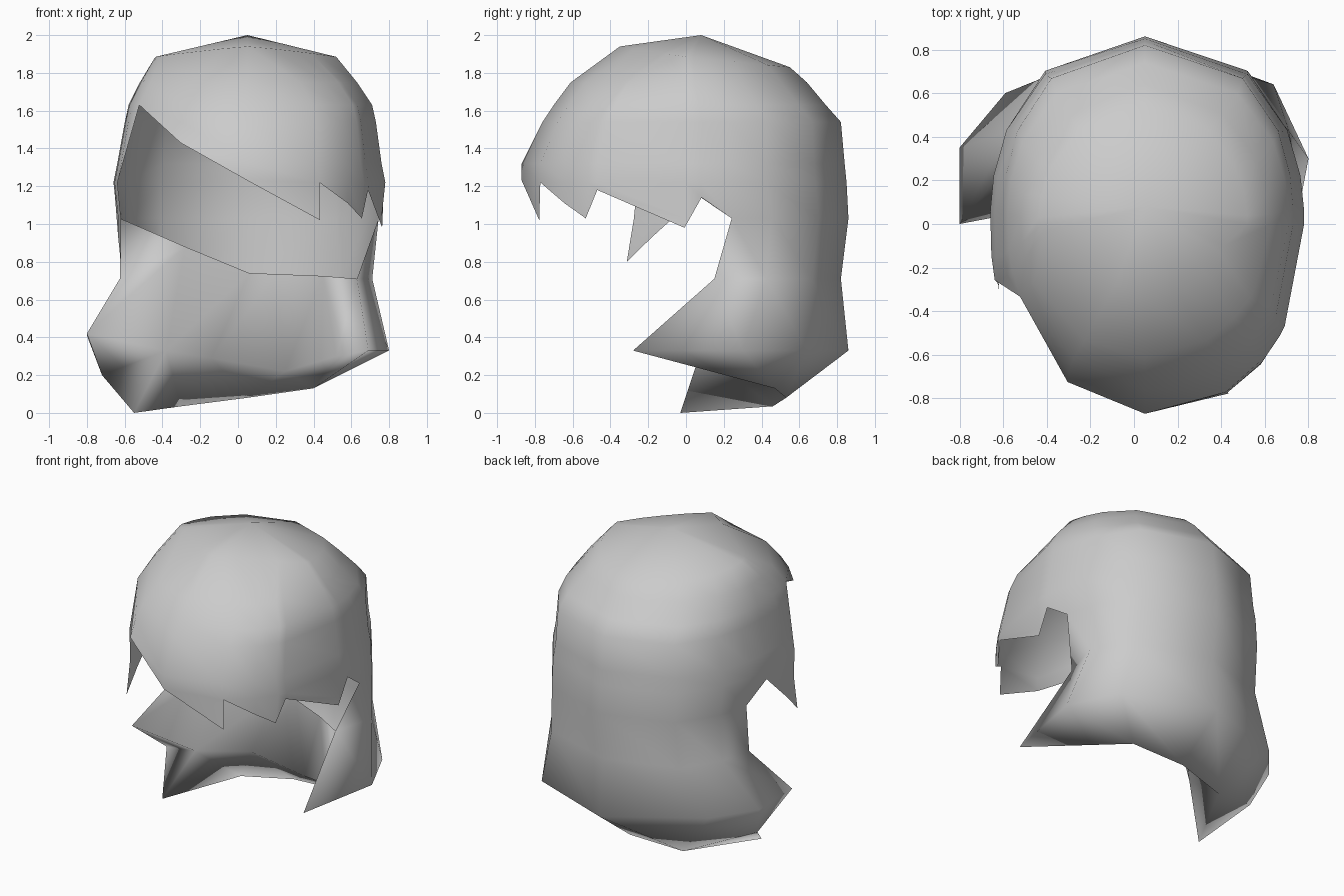
import bpy, bmesh
from math import sin, cos, radians, copysign

cube = bpy.data.objects.get("Cube")
if cube:
    bpy.data.objects.remove(cube, do_unlink=True)

MID_X = 0.05
TOP_TILT = 0.055
# Cross-sections: height, right half-width, left half-width,
# front y, back y, centre y, roundness (smaller is squarer)
RINGS = [
    (1.885, 0.49, 0.47, -0.35, 0.55, 0.0, 1.0),
    (1.75, 0.57, 0.58, -0.61, 0.64, 0.0, 1.0),
    (1.63, 0.63, 0.66, -0.70, 0.74, 0.0, 0.9),
    (1.54, 0.65, 0.68, -0.76, 0.82, 0.0, 0.86),
    (1.32, 0.69, 0.71, -0.87, 0.84, 0.0, 0.9),
    (1.22, 0.71, 0.73, -0.87, 0.85, 0.0, 0.9),
    (1.03, 0.69, 0.71, -0.87, 0.86, 0.0, 0.85),
    (0.71, 0.69, 0.73, -0.87, 0.82, -0.05, 0.8),
]


def surf(deg, z):
    """Point on the hair surface at an angle and height."""
    ring = RINGS[-1]
    for hi, lo in zip(RINGS, RINGS[1:]):
        if hi[0] >= z >= lo[0]:
            t = (hi[0] - z) / (hi[0] - lo[0])
            ring = [a + (b - a) * t for a, b in zip(hi, lo)]
            break
    _, right, left, front, back, cy, p = ring
    c, s = cos(radians(deg)), sin(radians(deg))
    crown = z == RINGS[0][0]
    if crown and s < 0:
        p = 1.8  # the crown narrows to a point at the front
    c, s = (copysign(abs(v) ** p, v) for v in (c, s))
    x = MID_X + c * (left if c > 0 else right)
    y = cy + s * (back - cy if s > 0 else cy - front)
    return (x, y, z - TOP_TILT * s if crown else z)


bm = bmesh.new()
known = {}


def vert(p):
    key = tuple(round(v, 4) + 0.0 for v in p)
    if key not in known:
        known[key] = bm.verts.new(key)
    return known[key]


def face(*points):
    vs = list(dict.fromkeys(vert(p) for p in points))
    if len(vs) > 2 and not bm.faces.get(vs):
        bm.faces.new(vs)


def loft(columns):
    for a, b in zip(columns, columns[1:]):
        for i in range(len(a) - 1):
            face(a[i], b[i], b[i + 1], a[i + 1])


heights = [r[0] for r in RINGS]
apex = (MID_X, 0.08, 2.0)

# Lower landmarks
tip_left = (0.69, -0.28, 0.33)
tip_right = (-0.55, -0.03, 0.0)
lobe_right = (-0.8, 0.0, 0.42)
lobe_low = (-0.72, 0.26, 0.2)
neck_left = (0.63, 0.15, 0.71)
hem_left, hem_mid, hem_right = (0.4, 0.47, 0.13), (0.05, 0.53, 0.08), (-0.3, 0.46, 0.035)

# Back and sides: angle, flared point, tucked-under hem point
back_columns = [
    (13, tip_left, tip_left),
    (28, (0.8, 0.3, 0.33), hem_left),
    (52, (0.64, 0.64, 0.33), hem_left),
    (90, (0.05, 0.86, 0.33), hem_mid),
    (128, (-0.59, 0.6, 0.39), hem_right),
    (152, (-0.8, 0.35, 0.41), lobe_low),
    (167, lobe_right, lobe_low),
]
back = [[apex] + [surf(a, z) for z in heights] + [flare, hem]
        for a, flare, hem in back_columns]
back[0][len(heights)] = neck_left
loft(back)
face(lobe_low, tip_right, hem_right)

# Jagged fringe: angle and height of each point along its edge
fringe = [(167, 1.03), (177, 1.15), (188, 0.93), (195, 0.8), (195, 1.22),
          (206, 1.63), (241, 1.43), (270, 1.23), (299, 1.02), (299, 1.22),
          (315, 1.11), (326, 1.03), (330, 1.18), (360, 0.98), (364, 1.14),
          (373, 1.03)]
for pair in zip(fringe, fringe[1:]):
    if pair[0][0] != pair[1][0]:
        loft([[apex] + [surf(a, max(z, end)) for z in heights] + [surf(a, end)]
              for a, end in pair])

# Inner collar in front of the nape
ear_right, neck_right = back[-1][len(heights) - 1:len(heights) + 1]
collar_top = [neck_left, (0.45, 0.24, 0.725), (0.2, 0.34, 0.735),
              (0.06, 0.37, 0.74), (-0.28, 0.3, 0.88)]
collar_mid = [tip_left, (0.52, 0.2, 0.3), (0.25, 0.36, 0.22),
              (-0.14, 0.34, 0.29), (-0.38, 0.08, 0.33)]
collar_low = [tip_left, hem_left, hem_left, hem_mid, hem_right]
loft(list(zip(collar_top, collar_mid, collar_low)))
face(collar_top[-1], ear_right, neck_right)
face(collar_top[-1], neck_right, lobe_right, collar_mid[-1])
face(collar_mid[-1], lobe_right, lobe_low)
face(collar_mid[-1], lobe_low, tip_right)
face(collar_mid[-1], tip_right, hem_right)

# Consistent outward normals
bmesh.ops.recalc_face_normals(bm, faces=bm.faces[:])
bm.normal_update()
if sum(f.normal.z for f in vert(apex).link_faces) < 0:
    bmesh.ops.reverse_faces(bm, faces=bm.faces[:])

mesh = bpy.data.meshes.new("hair")
bm.to_mesh(mesh)
bm.free()
for poly in mesh.polygons:
    poly.use_smooth = True
hair = bpy.data.objects.new("hair", mesh)
bpy.context.collection.objects.link(hair)

grey = bpy.data.materials.new("light grey")
grey.use_nodes = True
colour = (0.6, 0.6, 0.6, 1.0)
grey.diffuse_color = colour
grey.node_tree.nodes["Principled BSDF"].inputs["Base Color"].default_value = colour
mesh.materials.append(grey)
